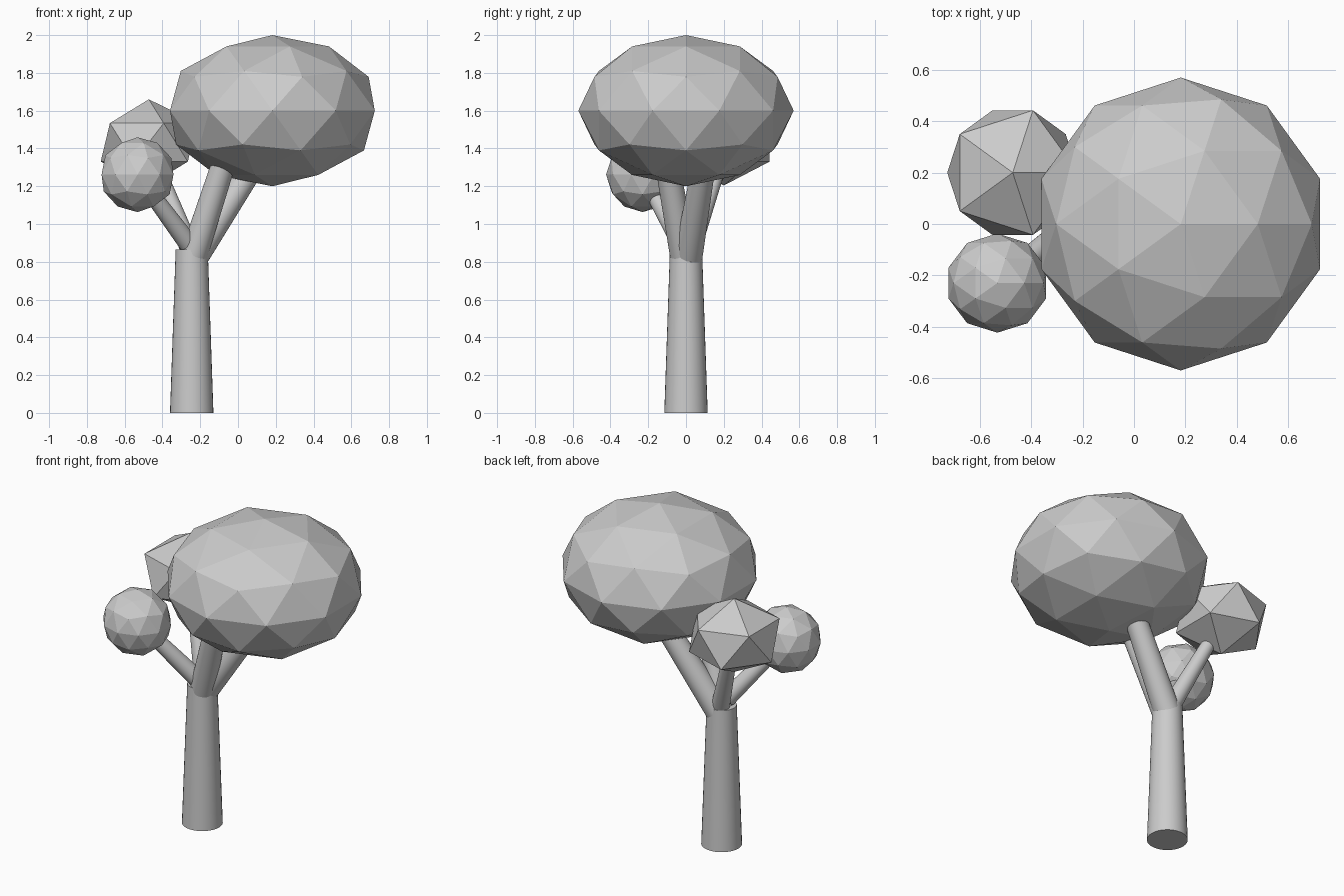
import bpy, math
from mathutils import Vector

if "Cube" in bpy.data.objects:
    bpy.data.objects.remove(bpy.data.objects["Cube"])


def limb(name, a, b, r1, r2):
    """Tapered round limb running from point a to point b."""
    a, b = Vector(a), Vector(b)
    d = b - a
    bpy.ops.mesh.primitive_cone_add(vertices=32, radius1=r1, radius2=r2,
                                    depth=d.length, location=(a + b) / 2)
    o = bpy.context.object
    o.name = name
    o.rotation_euler = d.to_track_quat('Z', 'Y').to_euler()
    bpy.ops.object.shade_smooth_by_angle(angle=math.radians(40))


def foliage(name, loc, scale, subdivisions):
    """Flat-faced leaf ball."""
    bpy.ops.mesh.primitive_ico_sphere_add(subdivisions=subdivisions, radius=1,
                                          location=loc)
    o = bpy.context.object
    o.name = name
    o.scale = scale


# Trunk
limb("trunk", (-0.245, 0, 0), (-0.245, 0, 0.865), 0.115, 0.085)

# Two thick branches carrying the crown
limb("crown_branch_front", (-0.232, -0.014, 0.84), (-0.05, -0.115, 1.4), 0.072, 0.062)
limb("crown_branch_back", (-0.23, 0.012, 0.83), (0.14, 0.11, 1.4), 0.076, 0.06)

# Two thin side branches
limb("side_branch_front", (-0.265, -0.025, 0.9), (-0.51, -0.21, 1.23), 0.052, 0.04)
limb("side_branch_back", (-0.26, 0.03, 0.88), (-0.46, 0.2, 1.38), 0.052, 0.036)

# Foliage
foliage("crown", (0.182, 0, 1.6), (0.57, 0.57, 0.4), 2)
foliage("small_leaf_ball", (-0.532, -0.23, 1.261), (0.2, 0.193, 0.198), 2)
foliage("faceted_leaf_ball", (-0.472, 0.2, 1.432), (0.285, 0.285, 0.228), 1)
